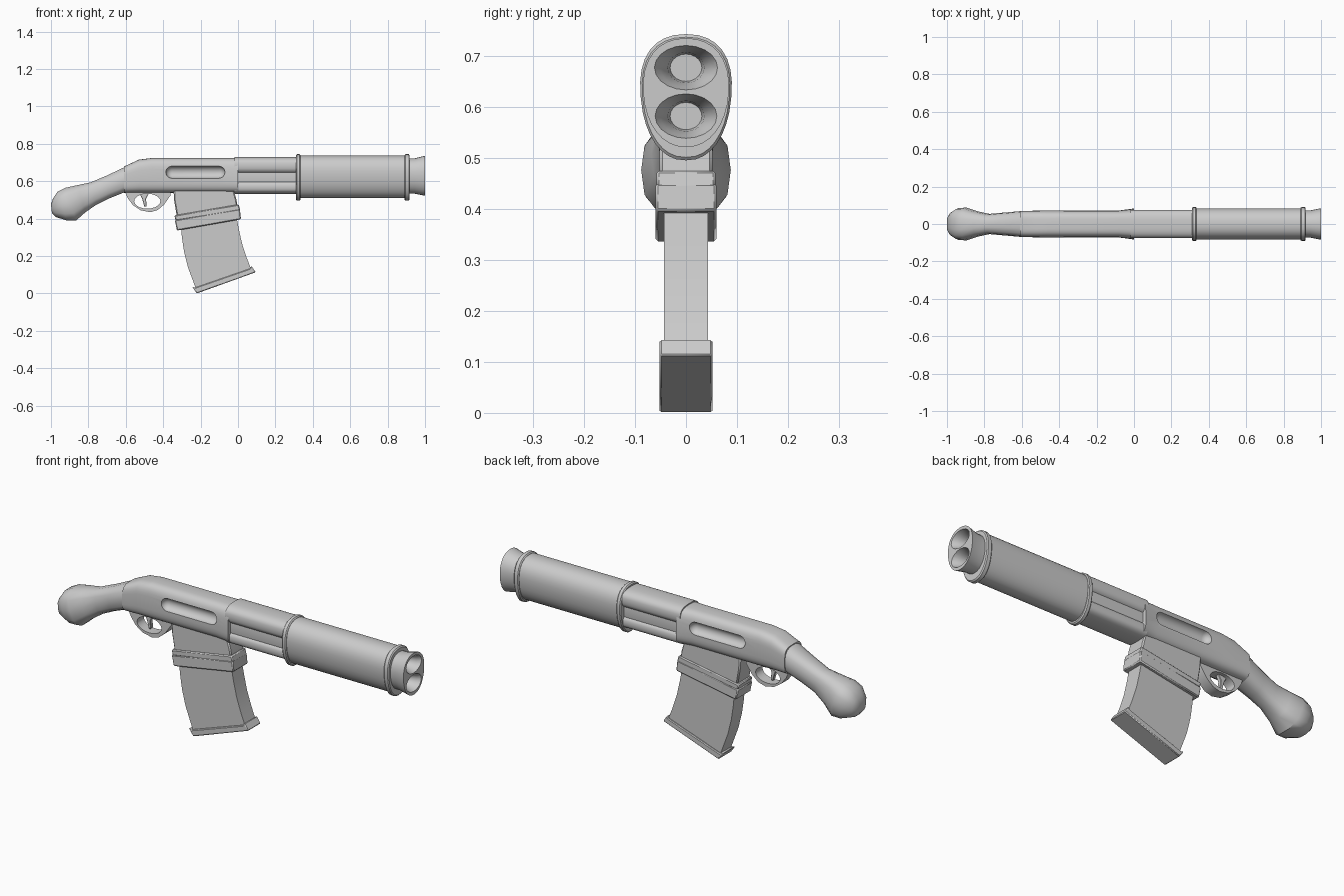
import bpy, bmesh
from math import sin, cos, pi, radians

if "Cube" in bpy.data.objects:
    bpy.data.objects.remove(bpy.data.objects["Cube"])


def finish(name, bm, bevel=0.0, angle=35):
    bmesh.ops.recalc_face_normals(bm, faces=bm.faces)
    me = bpy.data.meshes.new(name)
    bm.to_mesh(me)
    bm.free()
    ob = bpy.data.objects.new(name, me)
    bpy.context.collection.objects.link(ob)
    if bevel:
        m = ob.modifiers.new("bevel", 'BEVEL')
        m.width, m.segments, m.limit_method, m.angle_limit = bevel, 1, 'ANGLE', radians(40)
    smooth(ob, angle)
    return ob


def smooth(ob, angle=35):
    bpy.ops.object.select_all(action='DESELECT')
    ob.select_set(True)
    bpy.context.view_layer.objects.active = ob
    bpy.ops.object.shade_smooth_by_angle(angle=radians(angle))


def loft(name, stations, power=2.0, taper=0.0, sides=32, angle=35):
    """Skin through rounded rings, each (top x, top z, bottom x, bottom z, half width[, taper])."""
    bm = bmesh.new()
    rings = []
    for s in stations:
        tx, tz, bx, bz, hy = s[:5]
        tp = s[5] if len(s) > 5 else taper
        ring = []
        for i in range(sides):
            a = 2 * pi * i / sides
            c, d = cos(a), sin(a)
            y = abs(c) ** (2 / power) * (1 if c > 0 else -1)
            v = abs(d) ** (2 / power) * (1 if d > 0 else -1)
            k = (v + 1) / 2
            ring.append(bm.verts.new((bx + (tx - bx) * k, y * hy * (1 + tp * v), bz + (tz - bz) * k)))
        rings.append(ring)
    for r, q in zip(rings, rings[1:]):
        for i in range(sides):
            j = (i + 1) % sides
            bm.faces.new((r[i], r[j], q[j], q[i]))
    bm.faces.new(rings[0])
    bm.faces.new(rings[-1])
    return finish(name, bm, angle=angle)


def tube(name, sections, **kw):
    """Straight loft along x from (x, bottom z, top z, half width)."""
    return loft(name, [(x, t, x, b, hy) for x, b, t, hy in sections], **kw)


def prism(name, pts, hy, bevel=0.0):
    """Side profile in x, z extruded symmetrically across y."""
    bm = bmesh.new()
    f = bm.faces.new([bm.verts.new((x, -hy, z)) for x, z in pts])
    g = bmesh.ops.extrude_face_region(bm, geom=[f])
    bmesh.ops.translate(bm, vec=(0, 2 * hy, 0), verts=[v for v in g['geom'] if isinstance(v, bmesh.types.BMVert)])
    return finish(name, bm, bevel)


def cut(ob, cutter):
    m = ob.modifiers.new("cut", 'BOOLEAN')
    m.operation, m.solver, m.object = 'DIFFERENCE', 'EXACT', cutter
    bpy.context.view_layer.objects.active = ob
    bpy.ops.object.modifier_apply(modifier=m.name)
    bpy.data.objects.remove(cutter)
    smooth(ob)


# Bird-head grip
loft("grip", [
    (-.605, .677, -.605, .54, .069), (-.70, .632, -.69, .506, .061),
    (-.79, .594, -.755, .474, .054), (-.86, .58, -.815, .433, .068),
    (-.925, .566, -.865, .388, .088), (-.965, .545, -.915, .388, .085),
    (-.99, .508, -.975, .408, .06), (-1.0, .475, -.995, .43, .035)], power=2.7, sides=14, angle=40)

# Receiver with a scooped port on each side
receiver = loft("receiver", [
    (-.61, .678, -.61, .538, .07), (-.53, .715, -.53, .538, .071),
    (-.46, .724, -.46, .538, .072), (-.08, .724, -.08, .538, .072),
    (0, .724, 0, .538, .082, -.06)], power=3.6, sides=40)
x0, x1, r = -.353, -.103, .033
arc = [(r * sin(k * pi / 12), max(r * cos(k * pi / 12), .002)) for k in range(7)]
prof = [(x0 - w, h) for w, h in reversed(arc)] + [(x1 + w, h) for w, h in arc]
for side in (-1, 1):
    scoop = tube("port_cutter", [(x, .648 - h, .648 + h, h) for x, h in prof], sides=24)
    scoop.location.y = side * .074
    bpy.context.view_layer.update()
    cut(receiver, scoop)

# Twin barrels and the web between them
tube("upper_barrel", [(-.02, .636, .73, .076), (.33, .636, .73, .076)], power=2.8)
tube("lower_barrel", [(-.02, .532, .606, .07), (.33, .532, .606, .07)], power=2.8)
tube("barrel_web", [(-.02, .57, .68, .061), (.33, .57, .68, .061)], power=4)

# Sliding fore-end with end bands
tube("fore_end", [(.32, .51, .737, .083), (.91, .51, .737, .083)], power=2.3, taper=.12)
for name, a, b in (("rear_band", .31, .335), ("front_band", .89, .918)):
    tube(name, [(a, .502, .738, .085), (a + .005, .496, .744, .089),
                (b - .005, .496, .744, .089), (b, .502, .738, .085)], power=2.3, taper=.12)

# Flared muzzle with two funnel bores
muzzle = tube("muzzle", [(.90, .535, .72, .072), (.945, .533, .722, .073), (1.0, .522, .736, .084)],
              power=2.2, taper=.08)
for zc, w in ((.678, .058), (.583, .056)):
    funnel = tube("bore_cutter", [(.91, zc - .026, zc + .026, .03), (.95, zc - .03, zc + .03, .036),
                                  (.98, zc - .038, zc + .038, .05), (1.01, zc - .0465, zc + .0465, w + .01)],
                  sides=20)
    cut(muzzle, funnel)

# Trigger guard and trigger
guard = prism("trigger_guard", [(-.605, .545), (-.59, .51), (-.562, .472), (-.52, .444), (-.47, .434),
                                (-.43, .445), (-.395, .475), (-.36, .525), (-.36, .545)], .028)
hole = prism("guard_cutter", [(-.485 + .07 * cos(a * pi / 10), .493 + .04 * sin(a * pi / 10))
                              for a in range(20)], .1)
cut(guard, hole)
prism("trigger", [(-.53, .54), (-.475, .54), (-.492, .505), (-.488, .466), (-.5, .462), (-.512, .505)], .01, .002)

# Magazine well, collar bands, curved magazine and base plate
prism("magazine_well", [(-.345, .56), (-.342, .50), (-.325, .40), (0, .45), (-.008, .50), (-.025, .56)], .052, .006)
prism("collar_upper", [(-.34, .417), (-.333, .388), (.012, .443), (.004, .476)], .058, .005)
prism("collar_core", [(-.328, .41), (-.318, .36), (.004, .42), (.0, .46)], .054)
prism("collar_lower", [(-.338, .392), (-.326, .336), (.016, .396), (.01, .452)], .06, .005)
prism("magazine", [(-.306, .38), (-.3, .30), (-.288, .22), (-.268, .14), (-.225, .025),
                   (.07, .13), (.045, .195), (.022, .265), (.005, .34), (-.01, .42)], .043)
prism("base_plate", [(-.246, .036), (-.22, .0), (.095, .113), (.072, .146), (.062, .132), (-.232, .03)], .052, .004)
